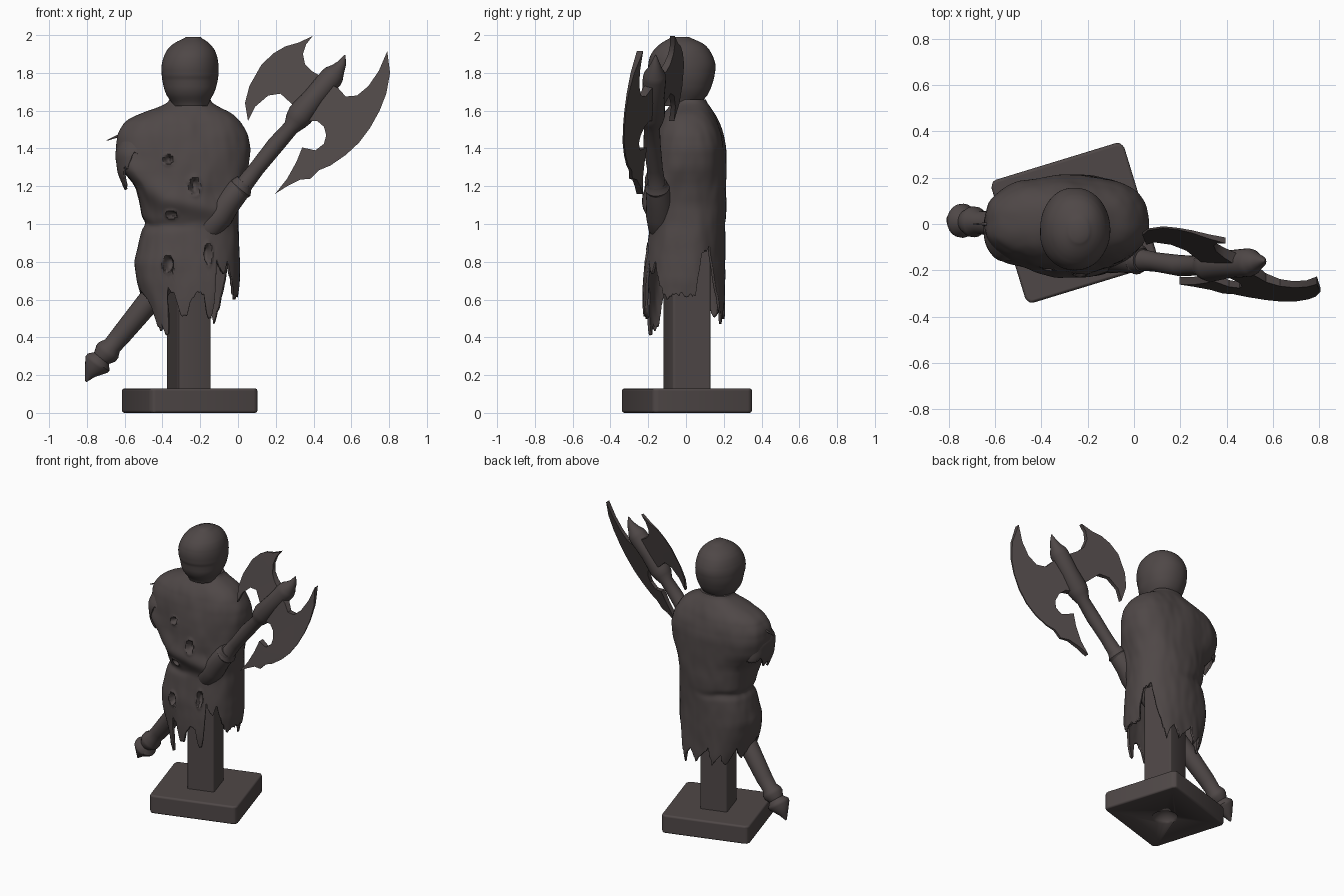
import bpy, bmesh, math
from mathutils import Vector, Matrix, noise

if "Cube" in bpy.data.objects:
    bpy.data.objects.remove(bpy.data.objects["Cube"])

mat = bpy.data.materials.new("dark_grey_brown")
mat.diffuse_color = (0.078, 0.064, 0.063, 1)
mat.use_nodes = True
mat.node_tree.nodes["Principled BSDF"].inputs["Base Color"].default_value = mat.diffuse_color


def finish(name, bm, angle=40):
    me = bpy.data.meshes.new(name)
    bm.to_mesh(me)
    bm.free()
    me.materials.append(mat)
    ob = bpy.data.objects.new(name, me)
    bpy.context.collection.objects.link(ob)
    bpy.ops.object.select_all(action='DESELECT')
    ob.select_set(True)
    bpy.context.view_layer.objects.active = ob
    bpy.ops.object.shade_smooth_by_angle(angle=math.radians(angle))
    return ob


def interp(table, t):
    """Piecewise linear lookup; rows are (key, values...), keys rising."""
    if t <= table[0][0]:
        return table[0][1:]
    for a, b in zip(table, table[1:]):
        if t <= b[0]:
            f = (t - a[0]) / (b[0] - a[0])
            return [p + (q - p) * f for p, q in zip(a[1:], b[1:])]
    return table[-1][1:]


def smooth_interp(table, t, w=0.018):
    rows = [interp(table, t + k * w) for k in (-1, 0, 1)]
    return [sum(c) / 3 for c in zip(*rows)]


def shell(name, sections, ztop, hem, zmid, n, rows, power=2.4, push=None,
          cap_top=True, cap_bottom=False, thick=0.0):
    """Stacked rounded sections (z, x0, x1, y0, y1) with a hem height by angle."""
    sections = sorted(sections)
    bm = bmesh.new()
    rings = []
    for j in range(rows + 1):
        v = j / rows
        ring = []
        for i in range(n):
            th = 2 * math.pi * i / n
            low = hem(math.degrees(th))
            zm = max(zmid, low)
            z = ztop + (zm - ztop) * v / 0.7 if v < 0.7 else zm + (low - zm) * (v - 0.7) / 0.3
            x0, x1, y0, y1 = smooth_interp(sections, z)
            c, s = math.cos(th), math.sin(th)
            p = Vector(((x0 + x1) / 2 + (x1 - x0) / 2 * math.copysign(abs(c) ** (2 / power), c),
                        (y0 + y1) / 2 + (y1 - y0) / 2 * math.copysign(abs(s) ** (2 / power), s), z))
            if push:
                p += Vector((c, s, 0)) * push(p, s)
            ring.append(bm.verts.new(p))
        rings.append(ring)
    for a, b in zip(rings, rings[1:]):
        for i in range(n):
            k = (i + 1) % n
            bm.faces.new((a[i], b[i], b[k], a[k]))
    if cap_top:
        bm.faces.new(rings[0])
    if cap_bottom:
        bm.faces.new(rings[-1][::-1])
    ob = finish(name, bm, 50)
    if thick:
        m = ob.modifiers.new("thickness", 'SOLIDIFY')
        m.thickness, m.offset = thick, -1
    return ob


def tube(name, pts, sides=20):
    """Round body along (x, y, z, radius) points."""
    bm = bmesh.new()
    rings = []
    for i, p in enumerate(pts):
        a, b = pts[max(i - 1, 0)], pts[min(i + 1, len(pts) - 1)]
        d = (Vector(b[:3]) - Vector(a[:3])).normalized()
        u = d.cross(Vector((0, 1, 0))).normalized()
        w = d.cross(u)
        rings.append([bm.verts.new(Vector(p[:3]) + p[3] * (u * math.cos(t) + w * math.sin(t)))
                      for t in (2 * math.pi * k / sides for k in range(sides))])
    for a, b in zip(rings, rings[1:]):
        for i in range(sides):
            k = (i + 1) % sides
            bm.faces.new((a[i], a[k], b[k], b[i]))
    bm.faces.new(rings[0][::-1])
    bm.faces.new(rings[-1])
    bmesh.ops.recalc_face_normals(bm, faces=bm.faces)
    return finish(name, bm, 50)


def block(name, size, centre, corner):
    """Box with rounded upright corners, turned like the stand."""
    bm = bmesh.new()
    bmesh.ops.create_cube(bm, size=1)
    bmesh.ops.scale(bm, vec=size, verts=bm.verts)
    up = [e for e in bm.edges if abs(e.verts[0].co.z - e.verts[1].co.z) > 0.01]
    bmesh.ops.bevel(bm, geom=up, offset=corner, segments=3, profile=0.5, affect='EDGES')
    bmesh.ops.rotate(bm, matrix=Matrix.Rotation(math.radians(17), 3, 'Z'), verts=bm.verts)
    bmesh.ops.translate(bm, vec=centre, verts=bm.verts)
    ob = finish(name, bm)
    m = ob.modifiers.new("soft_edges", 'BEVEL')
    m.width, m.segments, m.harden_normals = 0.014, 2, True
    return ob


# Stand: slab with a hollow underneath, and post
slab = block("base_slab", (0.60, 0.555, 0.13), (-0.256, 0.005, 0.065), 0.03)
bm = bmesh.new()
bmesh.ops.create_icosphere(bm, subdivisions=3, radius=0.09)
bmesh.ops.translate(bm, vec=(-0.258, 0.005, -0.03), verts=bm.verts)
cutter = finish("hollow_cutter", bm)
cutter.hide_render = True
cutter.hide_set(True)
cut = slab.modifiers.new("hollow", 'BOOLEAN')
cut.operation, cut.object = 'DIFFERENCE', cutter
block("post", (0.185, 0.21, 0.85), (-0.26, 0.005, 0.535), 0.012)

# Cloak: body cloth with folds, small holes and torn hem
body = [(1.66, -.36, -.15, -.06, .10), (1.63, -.38, -.13, -.08, .12), (1.60, -.48, -.05, -.11, .14),
        (1.55, -.595, .01, -.145, .17), (1.48, -.638, .052, -.17, .195), (1.40, -.645, .068, -.185, .21),
        (1.30, -.625, .055, -.2, .21), (1.20, -.545, .02, -.21, .21), (1.10, -.52, .0, -.2, .21),
        (1.00, -.50, .0, -.19, .205), (.90, -.53, .005, -.205, .205), (.80, -.55, .01, -.22, .205),
        (.70, -.535, .01, -.225, .205), (.55, -.49, -.01, -.225, .21), (.40, -.46, -.03, -.215, .20)]
hem_pts = [(0, .62), (12, .62), (22, .85), (35, .88), (45, .72), (55, .55), (62, .47), (75, .6),
           (85, .5), (100, .62), (110, .5), (120, .58), (135, .5), (150, .62), (165, .55),
           (180, .62), (195, .65), (210, .6), (218, .47), (224, .43), (230, .47), (236, .41),
           (242, .44), (245, .58), (248, .66), (256, .62), (260, .52), (266, .49), (270, .6),
           (277, .64), (283, .62), (288, .5), (293, .49), (297, .62), (299, .84), (302, .78),
           (310, .74), (316, .8), (324, .72), (332, .64), (340, .6), (350, .64), (360, .62)]
holes = [(-.37, 1.34, .022, .024), (-.23, 1.2, .024, .044), (-.35, 1.05, .026, .02),
         (-.37, .79, .028, .04), (-.16, .84, .02, .05)]
arms = [((-.6, 1.3), (-.38, 1.13)), ((-.38, 1.13), (-.1, 1.07)), ((-.1, 1.07), (.02, 1.2))]


def seg_dist(x, z, a, b):
    p, a, b = Vector((x, z)), Vector(a), Vector(b)
    t = max(0, min(1, (p - a).dot(b - a) / (b - a).length_squared))
    return (p - a - (b - a) * t).length


def cloth_push(p, s):
    d = 0.009 * noise.noise(Vector((p.x * 8, p.y * 8, p.z * 4)))
    d += 0.003 * noise.noise(Vector((p.x * 20, p.y * 20, p.z * 9)))
    # pinched waist crease, fading toward the right
    wave = 0.02 * noise.noise(Vector((p.x * 7, p.y * 7, 0.5)))
    d -= 0.012 * math.exp(-((p.z - 1.0 - wave) / 0.025) ** 2) * min(1, max(0, (-.2 - p.x) * 5))
    if s < -0.2:
        near = min(seg_dist(p.x, p.z, a, b) for a, b in arms)
        d += 0.03 * math.exp(-(near / 0.06) ** 2) * min(1, (-s - 0.2) * 2)
        for x, z, rx, rz in holes:
            q = ((p.x - x) / rx) ** 2 + ((p.z - z) / rz) ** 2
            d += 0.006 * math.exp(-(q - 1.3) ** 2 * 2) - 0.04 * max(0, 1 - q * q)
    return d * min(1, max(0, (1.66 - p.z) * 12))


def body_hem(a):
    return interp(hem_pts, a)[0] + 0.03 * noise.noise(Vector((a * 0.35, 3.3, 1.7)))


shell("cloak", body, 1.66, body_hem, 0.92, 220, 120, 2.4, cloth_push, thick=0.014)

# Torn empty sleeve on the left
sleeve = [(1.52, -.57, -.42, -.08, .09), (1.46, -.62, -.43, -.12, .11), (1.38, -.65, -.45, -.165, .12),
          (1.27, -.64, -.47, -.155, .12), (1.15, -.59, -.48, -.12, .09)]
sleeve_hem = [(0, 1.32), (90, 1.27), (130, 1.26), (150, 1.29), (175, 1.21), (190, 1.23), (205, 1.17),
              (225, 1.21), (240, 1.31), (250, 1.28), (270, 1.38), (300, 1.36), (360, 1.32)]
shell("torn_sleeve", sleeve, 1.52,
      lambda a: interp(sleeve_hem, a)[0] + 0.015 * noise.noise(Vector((a * 0.3, 1.3, 0.7))),
      1.38, 80, 30, 2.2, lambda p, s: 0.005 * noise.noise(p * 12), thick=0.012)
tube("shoulder_thorn", [(-.60, 0, 1.478, .009), (-.65, 0, 1.46, .006), (-.695, 0, 1.442, .002)], 8)

# Covered arm wrapped around the shaft
tube("wrapped_arm", [(.035, -.155, 1.22, .05), (.01, -.152, 1.19, .062), (-.05, -.14, 1.12, .07),
                     (-.10, -.135, 1.05, .078), (-.15, -.13, .98, .07), (-.19, -.12, .92, .045),
                     (-.21, -.12, .89, .015)], 24)

# Hooded head
head = [(1.63, -.34, -.16, -.13, .06), (1.66, -.365, -.145, -.155, .10), (1.70, -.388, -.12, -.18, .125),
        (1.77, -.405, -.106, -.19, .148), (1.84, -.408, -.104, -.2, .158), (1.90, -.388, -.113, -.185, .14),
        (1.94, -.36, -.135, -.15, .115), (1.965, -.33, -.16, -.12, .085), (1.985, -.285, -.19, -.08, .03),
        (2.0, -.24, -.225, -.045, -.025)]
shell("hooded_head", head, 1.99, lambda a: 1.625, 1.75, 48, 44, 2.1,
      lambda p, s: 0.004 * noise.noise(p * 8) + 0.003 * math.tanh((p.z - 1.775) / .008) * (s < 0) * -s,
      cap_bottom=True)

# Axe shaft with pommel, collars, socket and spike: x, z, radius
depth = [(-.8, .02), (-.6, .0), (-.2, -.10), (0, -.15), (.2, -.18), (.34, -.18), (.57, -.16)]
shaft = [(-.805, .165, .004), (-.785, .205, .03), (-.75, .255, .072), (-.738, .268, .074), (-.722, .29, .05),
         (-.70, .315, .066), (-.685, .332, .066), (-.665, .357, .05), (-.62, .41, .054), (-.48, .58, .062),
         (-.2, .93, .055), (.0, 1.17, .055), (.015, 1.19, .066), (.035, 1.212, .046), (.1, 1.295, .042),
         (.2, 1.42, .046), (.28, 1.51, .042), (.305, 1.545, .06), (.33, 1.578, .07), (.41, 1.675, .06),
         (.495, 1.775, .062), (.51, 1.795, .056), (.53, 1.82, .038), (.55, 1.85, .024), (.567, 1.895, .003)]
tube("axe_shaft", [(x, interp(depth, x)[0], z, r) for x, z, r in shaft])

# Axe blades: front outlines (x, z), tapering to the edge in a tilted plane
blades = {
    "upper_blade": [(.33, 1.60), (.28, 1.64), (.225, 1.69), (.16, 1.68), (.09, 1.62), (.053, 1.545),
                    (.037, 1.64), (.06, 1.73), (.125, 1.845), (.19, 1.905), (.25, 1.94), (.32, 1.96),
                    (.395, 1.995), (.36, 1.95), (.344, 1.90), (.355, 1.845), (.39, 1.81), (.46, 1.77)],
    "lower_blade": [(.33, 1.57), (.37, 1.545), (.42, 1.545), (.455, 1.515), (.467, 1.47), (.455, 1.425),
                    (.41, 1.39), (.34, 1.405), (.31, 1.33), (.26, 1.24), (.197, 1.16), (.26, 1.20),
                    (.33, 1.235), (.385, 1.24), (.43, 1.285), (.49, 1.31), (.57, 1.365), (.64, 1.43),
                    (.70, 1.51), (.75, 1.60), (.785, 1.69), (.805, 1.80), (.79, 1.915), (.745, 1.81),
                    (.69, 1.73), (.63, 1.68), (.57, 1.675), (.53, 1.72), (.47, 1.75)]}
for name, outline in blades.items():
    bm = bmesh.new()
    flat = bm.faces.new([bm.verts.new((x, 0, z)) for x, z in outline])
    bm.normal_update()
    tris = bmesh.ops.triangulate(bm, faces=[flat], ngon_method='EAR_CLIP')["faces"]
    front = set(bm.verts)
    bmesh.ops.extrude_face_region(bm, geom=tris, use_keep_orig=True)
    for v in bm.verts:
        u = (v.co.x - .33) * .785 - (v.co.z - 1.58) * .62
        half = max(0.004, 0.03 - 0.085 * abs(u))
        v.co.y = -.17 - .48 * u + (-half if v in front else half)
    bmesh.ops.recalc_face_normals(bm, faces=bm.faces)
    finish(name, bm, 35)
